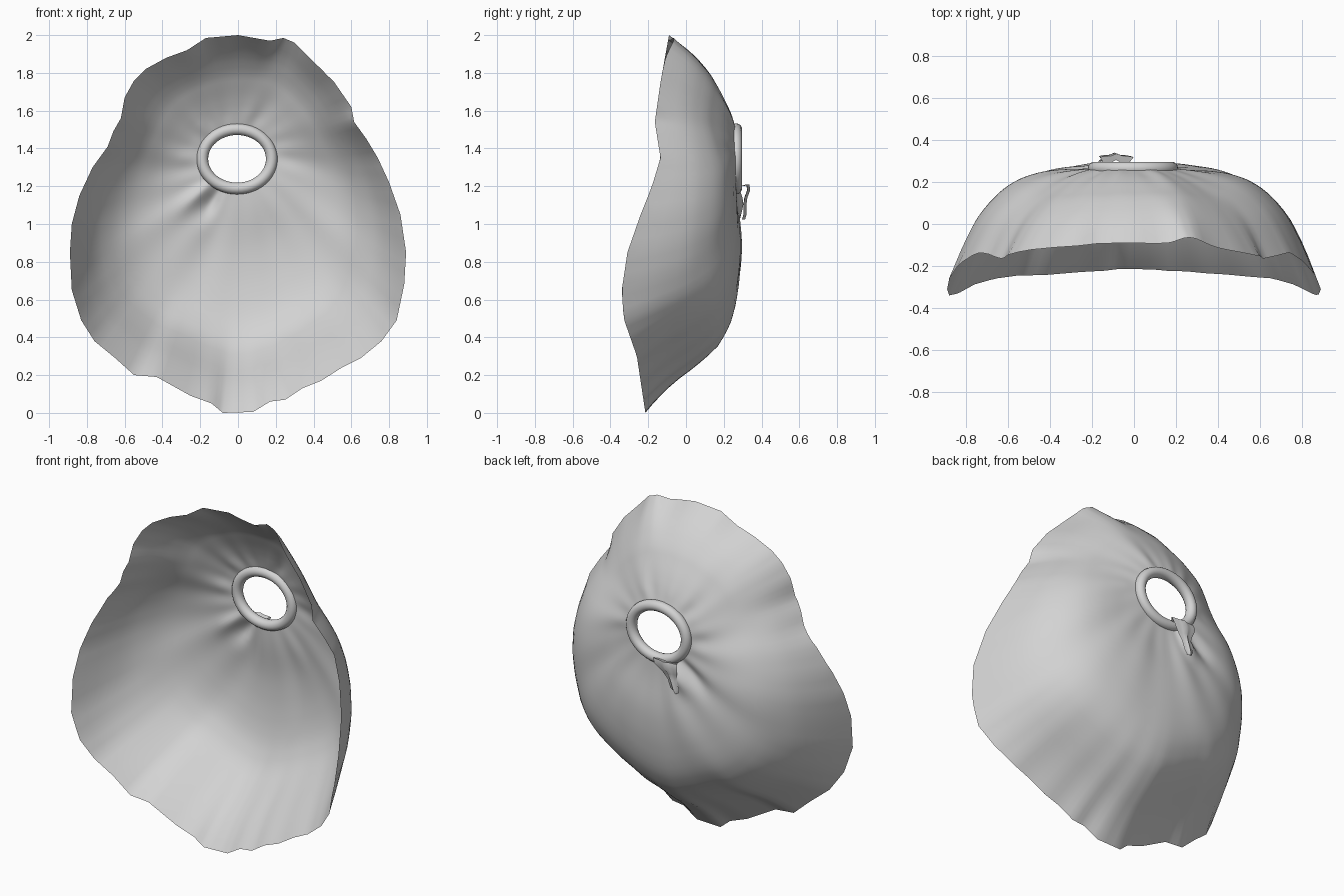
import bpy, bmesh, math
from mathutils import Vector

if "Cube" in bpy.data.objects:
    bpy.data.objects.remove(bpy.data.objects["Cube"])

grey = bpy.data.materials.new("light grey")
grey.diffuse_color = (0.65, 0.65, 0.65, 1)
grey.use_nodes = True
grey.node_tree.nodes["Principled BSDF"].inputs["Base Color"].default_value = grey.diffuse_color

# Ragged rim outline (x, z), clockwise from the top
RIM = [(0, 2.0), (.17, 1.97), (.24, 1.985), (.30, 1.96), (.40, 1.86), (.51, 1.75), (.60, 1.62),
       (.615, 1.54), (.68, 1.45), (.74, 1.35), (.80, 1.22), (.86, 1.05), (.89, .85), (.88, .68),
       (.84, .49), (.76, .38), (.65, .29), (.55, .24), (.44, .17), (.34, .13), (.25, .07),
       (.17, .06), (.08, .005), (-.08, 0), (-.14, .05), (-.25, .09), (-.34, .14), (-.43, .19),
       (-.55, .20), (-.65, .29), (-.76, .38), (-.83, .49), (-.88, .65), (-.89, .85), (-.88, 1.0),
       (-.84, 1.15), (-.77, 1.30), (-.69, 1.41), (-.66, 1.49), (-.62, 1.56), (-.60, 1.67),
       (-.55, 1.76), (-.49, 1.82), (-.38, 1.88), (-.27, 1.92), (-.17, 1.985)]
# Depth of the rim by height, and how the wall falls from hole (0) to rim (1)
RIM_Y = [(0, -.215), (.3, -.26), (.5, -.33), (.65, -.34), (.85, -.31), (1.05, -.24), (1.2, -.18),
         (1.35, -.135), (1.54, -.165), (1.75, -.135), (2, -.09)]
LOW_WALL = [(0, 1), (.12, 1.01), (.24, 1.05), (.36, 1.05), (.48, 1.02), (.58, .97), (.66, .9),
            (.765, .71), (.824, .48), (.857, .36), (.93, .16), (1, 0)]
SIDE_WALL = [(0, 1), (.2, .99), (.33, .98), (.46, .95), (.6, .875), (.74, .72), (.87, .47), (1, 0)]
TOP_WALL = [(0, 1), (.2, .91), (.36, .81), (.62, .61), (.8, .39), (.9, .21), (1, 0)]
HOLE = Vector((-.005, 1.345))


def lerp_table(table, v):
    for (a, fa), (b, fb) in zip(table, table[1:]):
        if v <= b:
            return fa + (fb - fa) * max(0, v - a) / (b - a)
    return table[-1][1]


def smooth_table(table, v, w=.05):
    w = min(w, v, 1 - v)
    return sum(lerp_table(table, v + k * w) for k in (-1, 0, 1)) / 3


def smoothstep(lo, hi, v):
    w = min(1, max(0, (v - lo) / (hi - lo)))
    return w * w * (3 - 2 * w)


def bump(v, centre, width):
    return math.exp(-((v - centre) / width) ** 2)


def wrinkle(a, t):
    # Gathers radiating from the hole, twisting a little as they spread
    b = a + .25 * t
    wave = .5 * math.sin(7 * b + .6) + .35 * math.sin(11 * b + 2) + .3 * math.sin(17 * b + 1)
    side = 1.2 if math.cos(a) < 0 else .8
    y = .009 * side * wave * min(1, t * 6) * (1 - t) ** 1.2
    # Strong pinched fold below the hole, hanging out at the back
    y += .04 * bump(a, math.radians(-120), .15) * bump(t, .1, .09)
    y -= .02 * bump(a, math.radians(-138), .12) * bump(t, .14, .12)
    return y


def finish(name, bm, angle=60):
    bmesh.ops.recalc_face_normals(bm, faces=bm.faces)
    me = bpy.data.meshes.new(name)
    bm.to_mesh(me)
    bm.free()
    me.materials.append(grey)
    ob = bpy.data.objects.new(name, me)
    bpy.context.collection.objects.link(ob)
    bpy.context.view_layer.objects.active = ob
    ob.select_set(True)
    bpy.ops.object.shade_smooth_by_angle(angle=math.radians(angle))
    ob.select_set(False)
    return ob


def skin(bm, rows, closed):
    for r0, r1 in zip(rows, rows[1:]):
        n = len(r0)
        for i in range(n if closed else n - 1):
            j = (i + 1) % n
            bm.faces.new((r0[i], r0[j], r1[j], r1[i]))


# Rim as (x, depth, z) points, with a softened copy that guides the inner shell
SUB, ROWS = 3, 28
rim = []
for (x0, z0), (x1, z1) in zip(RIM, RIM[1:] + RIM[:1]):
    for k in range(SUB):
        x, z = x0 + (x1 - x0) * k / SUB, z0 + (z1 - z0) * k / SUB
        rim.append(Vector((x, lerp_table(RIM_Y, z) + .03 * bump(x, .27, .08) * (z > 1.8), z)))
weights = [(k, bump(k, 0, 5)) for k in range(-9, 10)]
total = sum(w for k, w in weights)
soft = [sum((rim[(i + k) % len(rim)] * w for k, w in weights), Vector()) / total
        for i in range(len(rim))]

# Crumpled shell, a thin open sheet
bm = bmesh.new()
rows = []
for r in range(ROWS + 1):
    t = r / ROWS
    row = []
    for p, g in zip(rim, soft):
        e = g.lerp(p, t ** 4)
        d = Vector((g.x, g.z)) - HOLE
        a = math.atan2(d.y, d.x)
        c, s = math.cos(a), math.sin(a)
        rad = 1 / math.hypot(c / .188, s / .158)
        q = (HOLE + Vector((c, s)) * rad).lerp(Vector((e.x, e.z)), t)
        # Blend bottom, side and top wall profiles by direction
        low = 1 - smoothstep(-.97, -.58, s)
        top = smoothstep(-.5, .6, s + .08 * (c < 0) * c * c)
        top *= 1 - low
        f = (smooth_table(LOW_WALL, t) * low + smooth_table(TOP_WALL, t) * top
             + smooth_table(SIDE_WALL, t) * (1 - low - top))
        row.append(bm.verts.new((q.x, e.y + (.265 - e.y) * f + wrinkle(a, t), q.y)))
    rows.append(row)
skin(bm, rows, True)
finish("shell", bm)

# Rounded oval ring around the hole
bm = bmesh.new()
rows = []
for i in range(48):
    a = math.tau * i / 48
    row = []
    for k in range(14):
        b = math.tau * k / 14
        m = .031 * math.cos(b)
        row.append(bm.verts.new((HOLE.x + (.184 + m) * math.cos(a), .265 + .032 * math.sin(b),
                                 HOLE.y + (.157 + m) * math.sin(a))))
    rows.append(row)
skin(bm, rows + rows[:1], True)
finish("ring", bm)

# Small puckered tag under the ring at the back
bm = bmesh.new()
rows = []
for z, y, half in ((1.2, .30, .06), (1.21, .33, .08), (1.18, .335, .075), (1.14, .32, .05),
                   (1.10, .315, .03), (1.05, .315, .03), (1.025, .308, .012)):
    rows.append([bm.verts.new((-.085 - .35 * (1.2 - z) + half * u,
                               y - .015 * u * u + .005 * math.cos(7 * u), z))
                 for u in (-1, -.66, -.33, 0, .33, .66, 1)])
skin(bm, rows, False)
finish("back_tag", bm)
